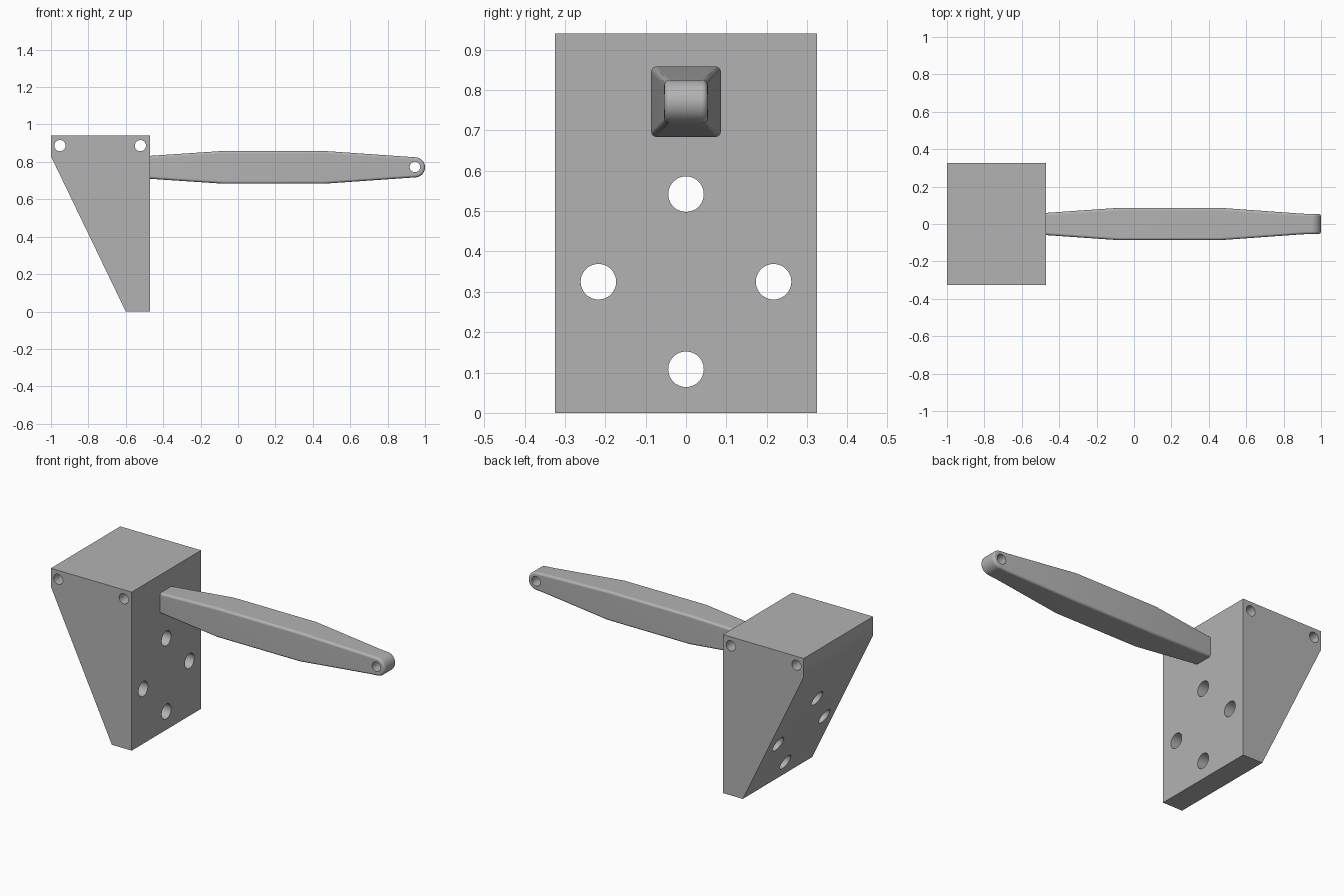
import bpy, bmesh, math
from mathutils import Matrix

if "Cube" in bpy.data.objects:
    bpy.data.objects.remove(bpy.data.objects["Cube"])

grey = bpy.data.materials.new("plain grey")
grey.use_nodes = True
colour = (0.45, 0.45, 0.45, 1)
grey.diffuse_color = colour
grey.node_tree.nodes["Principled BSDF"].inputs["Base Color"].default_value = colour


def make_object(name, bm):
    bmesh.ops.recalc_face_normals(bm, faces=bm.faces)
    mesh = bpy.data.meshes.new(name)
    bm.to_mesh(mesh)
    bm.free()
    mesh.materials.append(grey)
    obj = bpy.data.objects.new(name, mesh)
    bpy.context.collection.objects.link(obj)
    return obj


def select_only(obj):
    bpy.ops.object.select_all(action='DESELECT')
    obj.select_set(True)
    bpy.context.view_layer.objects.active = obj


def drill(obj, holes):
    """Cut round holes, each given as (axis, centre, radius)."""
    bm = bmesh.new()
    for axis, centre, radius in holes:
        turn = Matrix.Rotation(math.pi / 2, 4, 'Y' if axis == 'X' else 'X')
        bmesh.ops.create_cone(bm, cap_ends=True, segments=48, radius1=radius,
                              radius2=radius, depth=1.4,
                              matrix=Matrix.Translation(centre) @ turn)
    cutter = make_object(obj.name + "_cutter", bm)
    cutter.hide_render = True
    mod = obj.modifiers.new("Holes", 'BOOLEAN')
    mod.operation = 'DIFFERENCE'
    mod.solver = 'EXACT'
    mod.object = cutter
    select_only(obj)
    for name in [m.name for m in obj.modifiers]:
        bpy.ops.object.modifier_apply(modifier=name)
    bpy.data.objects.remove(cutter)
    bpy.ops.object.shade_smooth_by_angle(angle=math.radians(30))
    obj.modifiers.new("Even shading", 'WEIGHTED_NORMAL').keep_sharp = True


# Wedge-shaped mounting block
bm = bmesh.new()
profile = [(-1, 0.94), (-0.47, 0.94), (-0.47, 0), (-0.6, 0), (-1, 0.83)]
face = bm.faces.new([bm.verts.new((x, -0.325, z)) for x, z in profile])
side = bmesh.ops.extrude_face_region(bm, geom=[face])
bmesh.ops.translate(bm, vec=(0, 0.65, 0),
                    verts=[v for v in side["geom"] if isinstance(v, bmesh.types.BMVert)])
block = make_object("mounting_block", bm)
holes = [('Y', (x, 0, 0.887), 0.03) for x in (-0.952, -0.522)]
holes += [('X', (-0.7, y, z), 0.044)
          for y, z in ((0, 0.542), (-0.217, 0.325), (0.217, 0.325), (0, 0.108))]
drill(block, holes)

# Tapered arm with a rounded eye at its tip
MID, TIP_X, TIP_R = 0.771, 0.946, 0.054
stations = [(-0.49, 0.06, 0.058), (-0.08, 0.0875, 0.0865),
            (0.46, 0.0875, 0.0865), (0.9, 0.057, 0.055), (TIP_X, TIP_R, 0.054)]
bm = bmesh.new()


def row(sign):
    """Outline of one side: upper edge, round tip, then lower edge."""
    upper = [(x, h, w) for x, h, w in stations]
    arc = [(TIP_X + TIP_R * math.sin(a), TIP_R * math.cos(a), 0.054)
           for a in (math.pi * i / 20 for i in range(1, 20))]
    lower = [(x, -h, w) for x, h, w in reversed(stations)]
    return [bm.verts.new((x, sign * w, MID + z)) for x, z, w in upper + arc + lower]


front, back = row(-1), row(1)
count, last = len(front), len(stations) - 1
for ring in (front, back):
    for i in range(last):
        bm.faces.new((ring[i], ring[i + 1], ring[count - 2 - i], ring[count - 1 - i]))
    bm.faces.new(ring[last:count - last])
for i in range(count):
    j = (i + 1) % count
    bm.faces.new((front[i], front[j], back[j], back[i]))
arm = make_object("arm", bm)
bevel = arm.modifiers.new("Soft edges", 'BEVEL')
bevel.width = 0.014
bevel.segments = 4
bevel.limit_method = 'ANGLE'
bevel.angle_limit = math.radians(50)
drill(arm, [('Y', (TIP_X, 0, MID + 0.002), 0.028)])
